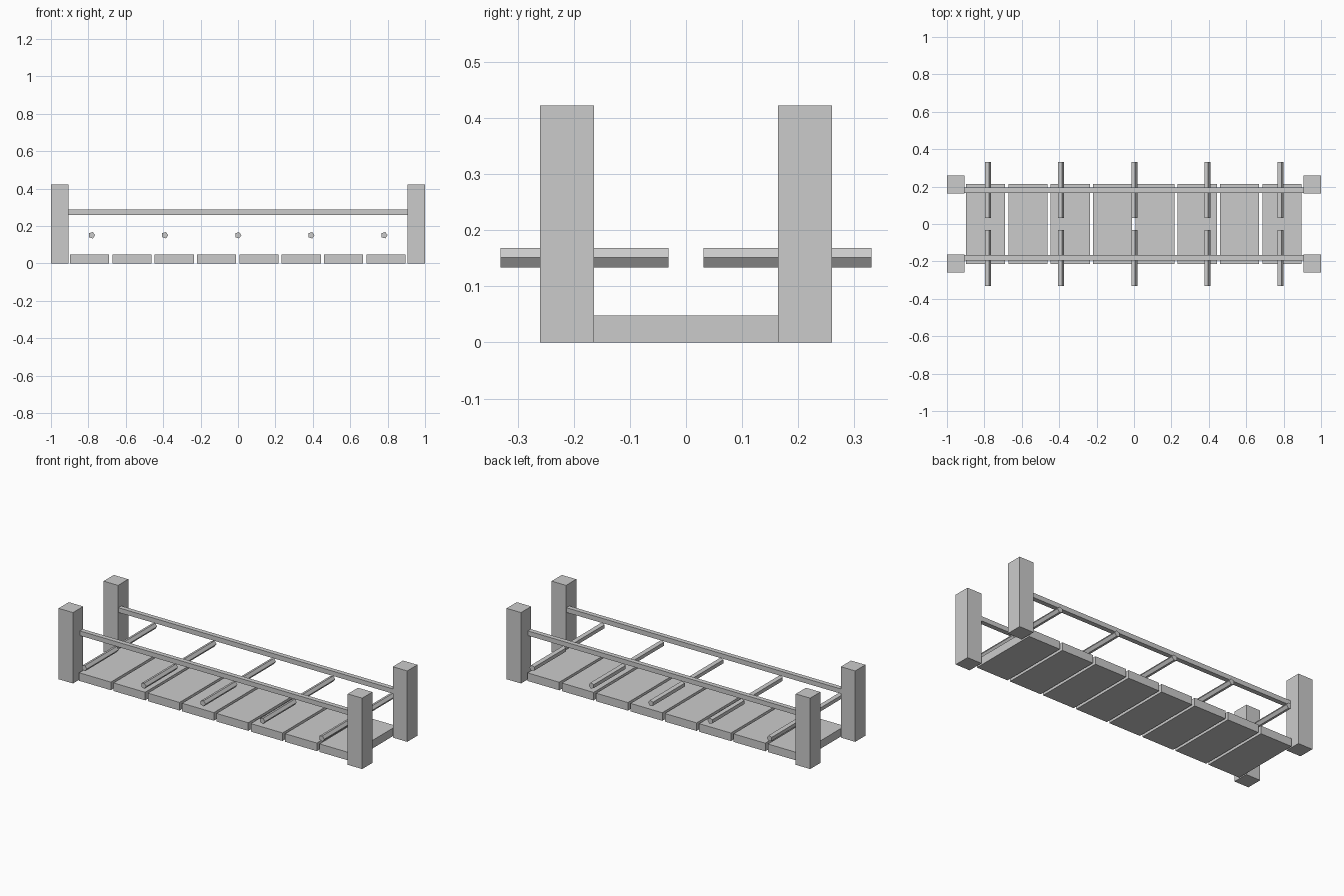
import bpy
import math
from mathutils import Matrix

cube = bpy.data.objects.get("Cube")
if cube:
    bpy.data.objects.remove(cube, do_unlink=True)

# Single grey material
grey = bpy.data.materials.new("plain grey")
grey.use_nodes = True
colour = (0.6, 0.6, 0.6, 1)
grey.diffuse_color = colour
grey.node_tree.nodes["Principled BSDF"].inputs["Base Color"].default_value = colour


def box(name, centre, size):
    bpy.ops.mesh.primitive_cube_add(size=1, location=centre)
    ob = bpy.context.object
    ob.name = name
    ob.data.transform(Matrix.Diagonal((*size, 1)))
    ob.data.materials.append(grey)


def rung(name, centre, length, radius):
    # Five-sided bar along y with one edge pointing to +x
    bpy.ops.mesh.primitive_cylinder_add(vertices=5, radius=radius, depth=length, location=centre)
    ob = bpy.context.object
    ob.name = name
    turn = Matrix.Rotation(math.pi / 2, 4, 'X') @ Matrix.Rotation(-math.pi / 2, 4, 'Z')
    ob.data.transform(turn)
    ob.data.materials.append(grey)


# Walkway planks
for i in range(8):
    box("plank", (-0.793 + 0.2262 * i, 0, 0.024), (0.209, 0.426, 0.048))

for side, y in (("front", -1), ("back", 1)):
    # Corner posts
    for end, x in (("right", -1), ("left", 1)):
        box(f"{side}_{end}_post", (0.9525 * x, 0.212 * y, 0.211), (0.095, 0.096, 0.422))
    # Handrail between the posts
    box(f"{side}_rail", (0, 0.181 * y, 0.274), (1.82, 0.028, 0.028))
    # Crossbars passing under the handrail
    for i in range(-2, 3):
        rung(f"{side}_crossbar", (0.391 * i, 0.181 * y, 0.151), 0.3, 0.018)
